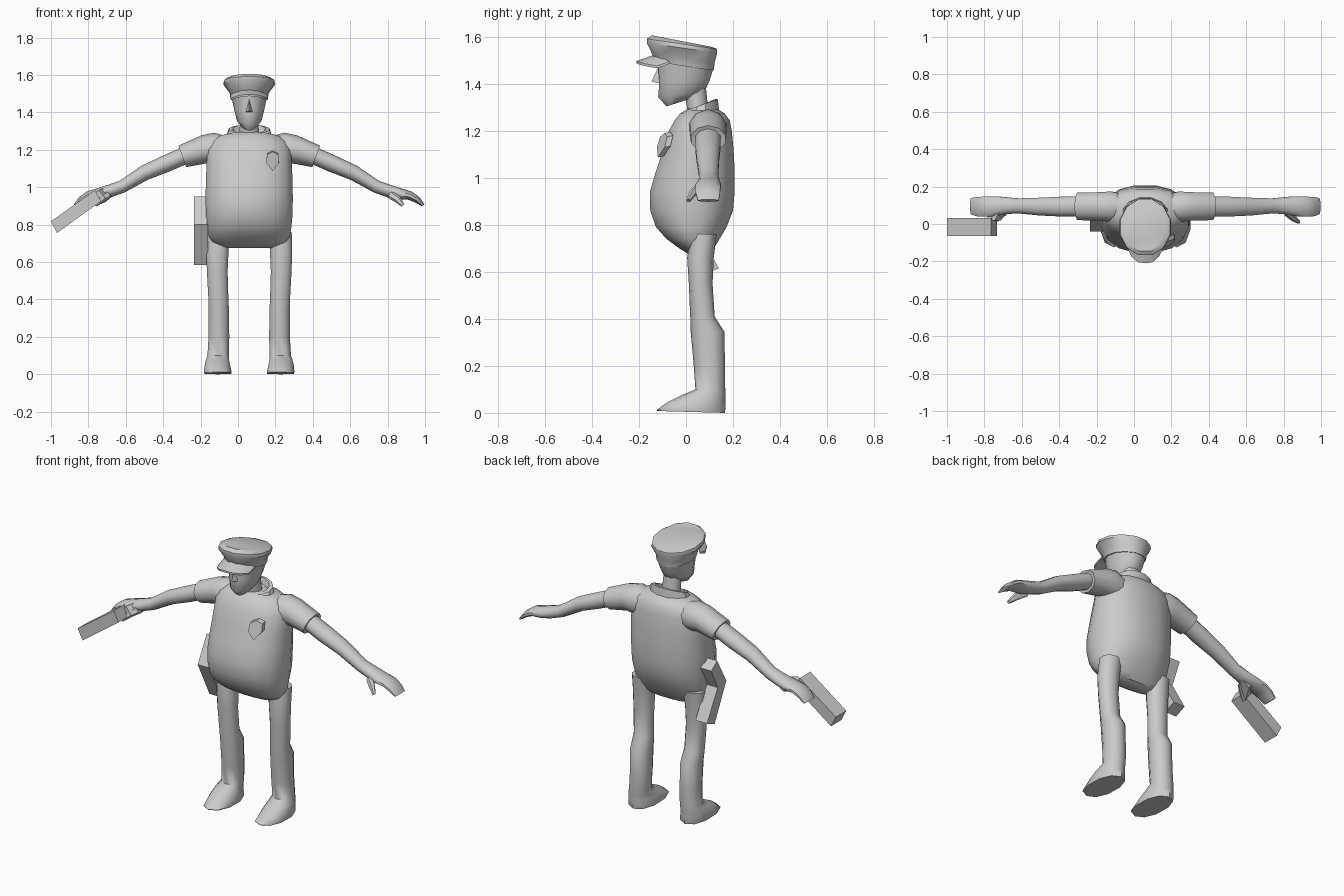
import bpy, bmesh, math
from mathutils import Vector

CX = 0.06  # body centre line
grey = bpy.data.materials.new("plain grey")
grey.diffuse_color = (0.6, 0.6, 0.6, 1)


def finish(name, bm, smooth=None):
    bmesh.ops.recalc_face_normals(bm, faces=bm.faces[:])
    me = bpy.data.meshes.new(name)
    bm.to_mesh(me)
    bm.free()
    me.materials.append(grey)
    ob = bpy.data.objects.new(name, me)
    bpy.context.collection.objects.link(ob)
    if smooth:
        bpy.ops.object.select_all(action='DESELECT')
        ob.select_set(True)
        bpy.context.view_layer.objects.active = ob
        bpy.ops.object.shade_smooth_by_angle(angle=math.radians(smooth))
    return ob


def loft(name, rings, smooth=50):
    """Skin a list of point rings and cap both ends."""
    bm = bmesh.new()
    vs = [[bm.verts.new(p) for p in r] for r in rings]
    n = len(vs[0])
    for a, b in zip(vs, vs[1:]):
        for i in range(n):
            j = (i + 1) % n
            bm.faces.new((a[i], a[j], b[j], b[i]))
    bm.faces.new(vs[0])
    bm.faces.new(vs[-1])
    return finish(name, bm, smooth)


def level(x, hx, yf, zf, yb, zb, n=12, p=1.0):
    """Roughly horizontal ring, front at (yf, zf) and back at (yb, zb)."""
    pts = []
    for i in range(n):
        a = 2 * math.pi * (i + 0.5) / n
        c, s = math.cos(a), math.sin(a)
        c, s = [math.copysign(abs(v) ** p, v) for v in (c, s)]
        t = (s + 1) / 2
        pts.append((x + hx * c, yf + (yb - yf) * t, zf + (zb - zf) * t))
    return pts


def limb(side, x, z, hz, hy, yc, tilt, n=10):
    """Ring across an arm, tilted in the xz plane; side mirrors it."""
    t = math.radians(tilt)
    pts = []
    for i in range(n):
        a = 2 * math.pi * (i + 0.5) / n
        u = hz * math.sin(a)
        px = x + u * math.sin(t)
        if side < 0:
            px = 2 * CX - px
        pts.append((px, yc + hy * math.cos(a), z + u * math.cos(t)))
    return pts


def prism(name, pts, offset):
    """Extrude a flat polygon by an offset vector."""
    o = Vector(offset)
    return loft(name, [pts, [Vector(p) + o for p in pts]], None)


# torso with a heavy belly
torso = [(0.675, .15, .01, .10), (0.70, .195, -.03, .12), (0.74, .222, -.085, .145),
         (0.79, .23, -.13, .175), (0.86, .236, -.155, .203), (0.94, .237, -.157, .21),
         (1.03, .236, -.13, .21), (1.12, .232, -.10, .205), (1.20, .228, -.075, .197),
         (1.245, .205, -.05, .188), (1.275, .16, -.025, .165), (1.295, .09, .01, .13)]
loft("torso", [level(CX, h, f, z, b, z, 16, .88) for z, h, f, b in torso])

# collar and neck
loft("collar", [level(CX, .13, -.035, 1.25, .145, 1.275), level(CX, .112, -.005, 1.285, .138, 1.335),
                level(CX, .09, .01, 1.288, .125, 1.335), level(CX, .08, .015, 1.265, .115, 1.30)], 35)
loft("neck", [level(CX, .055, .01, 1.25, .10, 1.25), level(CX, .05, -.01, 1.38, .085, 1.40)])

# head
loft("head", [level(CX, .035, -.085, 1.303, .03, 1.34), level(CX, .067, -.122, 1.343, .082, 1.367),
              level(CX, .083, -.117, 1.41, .105, 1.415), level(CX, .098, -.125, 1.50, .122, 1.47)])
bm = bmesh.new()
nose = [bm.verts.new(p) for p in ((CX - .022, -.105, 1.40), (CX + .022, -.105, 1.40),
                                  (CX, -.147, 1.41), (CX, -.115, 1.475))]
for f in ((0, 1, 2), (0, 2, 3), (1, 2, 3), (0, 1, 3)):
    bm.faces.new([nose[i] for i in f])
finish("nose", bm)

# cap with flared crown
loft("cap", [level(CX, .103, -.135, 1.495, .122, 1.455), level(CX, .108, -.148, 1.525, .127, 1.49),
             level(CX, .142, -.172, 1.575, .138, 1.53), level(CX, .138, -.172, 1.592, .138, 1.547),
             level(CX, .115, -.15, 1.607, .115, 1.556)], 40)

# cap brim, arched across its width
bm = bmesh.new()
top, low = [], []
for u in (-1, -.75, -.4, 0, .4, .75, 1):
    xi, drop = CX + u * .1, .03 * u * u
    yi = -.13 + .06 * u * u
    yo = -.21 + .085 * abs(u) ** 3
    pts = [(xi, yi, 1.525 - drop), (CX + u * .098, yo, 1.497 - drop * .7)]
    top.append([bm.verts.new(p) for p in pts])
    low.append([bm.verts.new((p[0], p[1], p[2] - .01)) for p in pts])
for i in range(6):
    a, b, c, d = top[i], top[i + 1], low[i], low[i + 1]
    bm.faces.new((a[0], a[1], b[1], b[0]))
    bm.faces.new((c[0], d[0], d[1], c[1]))
    bm.faces.new((a[1], c[1], d[1], b[1]))
    bm.faces.new((a[0], b[0], d[0], c[0]))
for e in (0, 6):
    bm.faces.new((top[e][0], top[e][1], low[e][1], low[e][0]))
finish("cap_brim", bm, 40)

# badge on the chest
shield = [(.155, 1.175), (.185, 1.19), (.215, 1.175), (.218, 1.13), (.185, 1.087), (.152, 1.13)]
prism("badge", [(x, -.108 + (1.187 - z) * -.28 + (x - .152) * .5, z) for x, z in shield], (0, .025, .005))

# arms, hands and legs on both sides
for side, tag in ((1, "left"), (-1, "right")):
    loft(tag + "_sleeve", [limb(side, *r) for r in (
        (.17, 1.20, .07, .07, .09, 0), (.24, 1.205, .087, .085, .093, 5),
        (.30, 1.203, .076, .08, .094, 12), (.418, 1.165, .061, .077, .094, 20),
        (.416, 1.166, .05, .062, .094, 20))], 40)
    loft(tag + "_arm", [limb(side, *r) for r in (
        (.36, 1.19, .046, .055, .094, 22), (.50, 1.128, .046, .056, .093, 22),
        (.62, 1.077, .041, .05, .093, 22), (.74, 1.003, .034, .042, .097, 24),
        (.80, .982, .034, .047, .098, 18), (.86, .966, .031, .056, .095, 14),
        (.92, .955, .024, .056, .093, 25), (.96, .932, .018, .054, .093, 40),
        (.99, .903, .009, .046, .095, 55))])
    loft(tag + "_thumb", [limb(side, *r, 6) for r in (
        (.81, .965, .024, .02, .065, 35), (.85, .938, .02, .018, .032, 45),
        (.882, .903, .01, .01, .01, 50))])
    legs = [(.76, .165, .065, .02, .13), (.66, .17, .062, .005, .118), (.55, .171, .058, .012, .113),
            (.41, .165, .056, .018, .122), (.345, .163, .057, .02, .163), (.20, .162, .058, .033, .166),
            (.10, .166, .060, .04, .167), (.075, .170, .065, -.02, .167),
            (.045, .170, .072, -.08, .167), (.012, .168, .077, -.125, .167)]
    rings = [level(CX + side * o, h, f, z, b, z, 10, .9) for z, o, h, f, b in legs]
    rings.append(level(CX + side * .168, .075, -.122, .008, .165, 0, 10, .9))
    loft(tag + "_leg", rings)

# holster: sheath below, pistol grip above
hol = -.235
prism("holster", [(hol, -.04, .80), (hol, .04, .79), (hol, .14, .615), (hol, .07, .585)], (.075, 0, 0))
prism("holstered_grip", [(hol, -.04, .80), (hol, .045, .95), (hol, .10, .91), (hol, .04, .79)], (.07, 0, 0))

# pistol lying on its side in the right hand
prism("pistol_barrel", [(-1.0, -.065, .818), (-.968, -.065, .755), (-.733, -.065, .925), (-.765, -.065, .985)],
      (0, .098, 0))
prism("pistol_grip", [(-.795, .02, .945), (-.76, .02, .90), (-.71, .02, .94), (-.745, .02, .985)], (.05, .09, .02))
